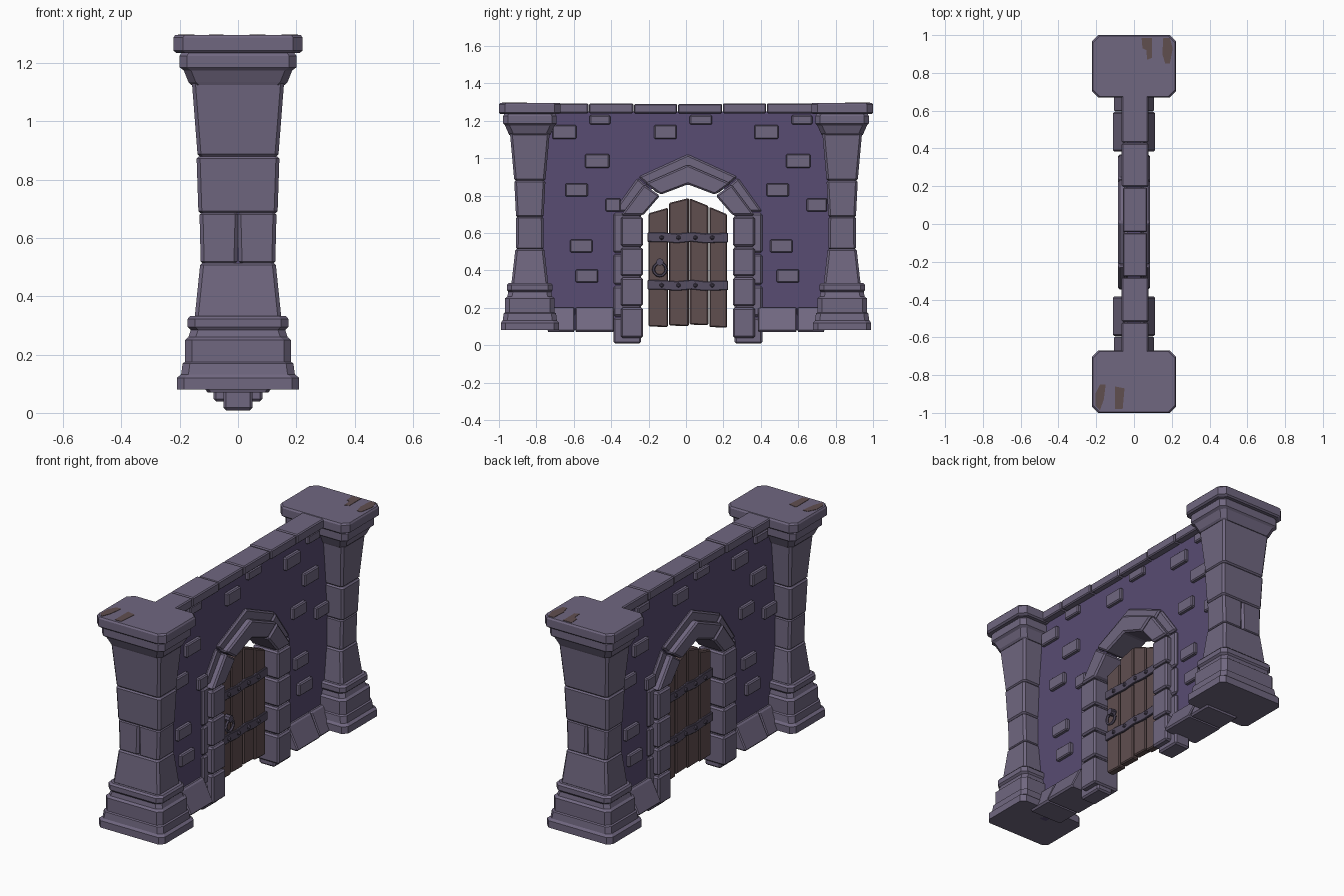
import bpy, bmesh, math
from mathutils import Matrix, Vector

if "Cube" in bpy.data.objects:
    bpy.data.objects.remove(bpy.data.objects["Cube"])


def material(name, r, g, b):
    lin = [(c / 255 / 12.92) if c < 10 else ((c / 255 + 0.055) / 1.055) ** 2.4 for c in (r, g, b)]
    m = bpy.data.materials.new(name)
    m.diffuse_color = (*lin, 1)
    m.use_nodes = True
    m.node_tree.nodes["Principled BSDF"].inputs["Base Color"].default_value = m.diffuse_color
    return m


STONE = material("grey_violet_stone", 112, 103, 128)
PANEL = material("purple_plaster", 88, 76, 114)
WOOD = material("brown_wood", 96, 78, 79)
IRON = material("dark_iron", 86, 78, 98)


def finish(name, bm, mat, bevel=0.0):
    if bevel:
        bmesh.ops.bevel(bm, geom=bm.edges[:], offset=bevel, segments=1,
                        affect='EDGES', clamp_overlap=True)
    bmesh.ops.recalc_face_normals(bm, faces=bm.faces[:])
    me = bpy.data.meshes.new(name)
    bm.to_mesh(me)
    bm.free()
    me.materials.append(mat)
    ob = bpy.data.objects.new(name, me)
    bpy.context.collection.objects.link(ob)
    return ob


def prisms(name, outlines, x0, x1, mat, bevel=0.0):
    """Extrude (y, z) outlines along x."""
    bm = bmesh.new()
    for pts in outlines:
        f = bm.faces.new([bm.verts.new((x0, y, z)) for y, z in pts])
        r = bmesh.ops.extrude_face_region(bm, geom=[f], use_keep_orig=True)
        vs = [v for v in r["geom"] if isinstance(v, bmesh.types.BMVert)]
        bmesh.ops.translate(bm, verts=vs, vec=(x1 - x0, 0, 0))
    return finish(name, bm, mat, bevel)


def rect(y0, y1, z0, z1):
    return [(y0, z0), (y1, z0), (y1, z1), (y0, z1)]


def loft(bm, sections, chamfer, cx=0, cy=0):
    """Stack of corner-cut rectangles, sections = (z, half x, half y)."""
    rings = []
    for z, hx, hy in sections:
        c = chamfer
        pts = [(hx, -hy + c), (hx, hy - c), (hx - c, hy), (-hx + c, hy),
               (-hx, hy - c), (-hx, -hy + c), (-hx + c, -hy), (hx - c, -hy)]
        rings.append([bm.verts.new((cx + x, cy + y, z)) for x, y in pts])
    for a, b in zip(rings, rings[1:]):
        for i in range(8):
            j = (i + 1) % 8
            bm.faces.new((a[i], a[j], b[j], b[i]))
    bm.faces.new(rings[0][::-1])
    bm.faces.new(rings[-1])


def block(bm, z0, z1, a, b, chamfer=0.012, cx=0, cy=0, e=0.008):
    """Tapered stone with bevelled top and bottom rims; a, b = (half x, half y)."""
    loft(bm, [(z0, a[0] - e, a[1] - e), (z0 + e, *a), (z1 - e, *b), (z1, b[0] - e, b[1] - e)],
         chamfer, cx, cy)


# Pillars
for side, label in ((-1, "front"), (1, "back")):
    cy = 0.835 * side
    bm = bmesh.new()
    loft(bm, [(0.08, .21, .155), (0.12, .21, .155), (0.132, .195, .145), (0.17, .19, .14),
              (0.175, .182, .133), (0.25, .182, .133), (0.26, .17, .12), (0.285, .162, .115),
              (0.295, .173, .122), (0.322, .173, .122), (0.332, .165, .112)], 0.025, 0, cy)
    finish(label + "_pillar_base", bm, STONE)
    bm = bmesh.new()
    block(bm, 0.325, 0.515, (.148, .098), (.130, .078), cy=cy)
    for s in (-1, 1):
        block(bm, 0.515, 0.685, (.063, .074), (.067, .073), cx=s * 0.065, cy=cy, e=0.005)
    block(bm, 0.685, 0.88, (.136, .074), (.142, .083), cy=cy)
    block(bm, 0.88, 1.14, (.139, .084), (.158, .106), cy=cy)
    finish(label + "_pillar_shaft", bm, STONE)
    bm = bmesh.new()
    loft(bm, [(1.125, .16, .11), (1.135, .17, .115), (1.175, .186, .133), (1.185, .2, .143),
              (1.225, .2, .143), (1.24, .19, .135)], 0.025, 0, cy)
    loft(bm, [(1.235, .212, .157), (1.243, .222, .165), (1.287, .222, .165), (1.296, .216, .159)],
         0.033, 0, cy)
    finish(label + "_pillar_cap", bm, STONE)

# Brown worn patches on the pillar caps
bm = bmesh.new()
for pts in ([(.04, .985), (.095, .985), (.095, .88), (.07, .87), (.065, .92), (.045, .93)],
            [(.155, .985), (.19, .985), (.205, .93), (.19, .85), (.165, .85), (.15, .9)],
            [(-.1, -.98), (-.06, -.98), (-.05, -.87), (-.1, -.86)],
            [(-.18, -.985), (-.205, -.96), (-.205, -.9), (-.18, -.85), (-.15, -.85), (-.16, -.93)]):
    f = bm.faces.new([bm.verts.new((x, y, 1.295)) for x, y in pts])
    r = bmesh.ops.extrude_face_region(bm, geom=[f], use_keep_orig=True)
    bmesh.ops.translate(bm, verts=[v for v in r["geom"] if isinstance(v, bmesh.types.BMVert)],
                        vec=(0, 0, 0.003))
finish("cap_worn_patches", bm, WOOD)

# Wall panel with door opening
C = 0.01  # door centre along the wall
prisms("wall_panel", [[(-.78, .08), (C - .3, .08), (C - .3, .7), (C - .19, .84), (C, .92),
                       (C + .19, .84), (C + .3, .7), (C + .3, .08), (.78, .08),
                       (.78, 1.25), (-.78, 1.25)]], -0.035, 0.035, PANEL)

# Coping stones along the top
cuts = [-.76, -.52, -.28, -.045, .195, .43, .76]
for i, (a, b) in enumerate(zip(cuts, cuts[1:])):
    d = 0.006 if i in (2, 3) else 0
    prisms("coping_stone", [rect(a + .002, b - .002, 1.24, 1.293 - d / 2)],
           -0.065 + d, 0.076 - d, STONE, 0.006)

# Bricks standing proud of the panel, repeated on the far side by a half turn
bricks = [(-.65, 1.14, .13, .075), (-.46, 1.205, .11, .05), (-.11, 1.14, .12, .075),
          (.08, 1.205, .12, .05), (.43, 1.14, .13, .075), (.62, 1.205, .11, .05),
          (-.475, .985, .13, .075), (.6, .985, .13, .075), (-.585, .83, .12, .07),
          (.49, .83, .12, .07), (-.39, .75, .08, .07), (.7, .75, .11, .07),
          (-.56, .53, .12, .07), (.51, .53, .12, .07), (-.53, .37, .12, .07), (.545, .37, .12, .07)]
for s, label in ((1, "right"), (-1, "left")):
    prisms(label + "_bricks",
           [rect(s * y - w / 2, s * y + w / 2, z - h / 2, z + h / 2) for y, z, w, h in bricks],
           s * 0.025, s * 0.056, STONE, 0.006)

# Sloped footing stones
bm = bmesh.new()
for s in (-1, 1):
    for a, b, w in ((.385, .592, .112), (.596, .74, .106)):
        h = (b - a) / 2
        loft(bm, [(.07, w - .008, h - .004), (.08, w, h), (.195, .055, h), (.202, .045, h - .004)],
             0.006, 0, s * (a + b) / 2)
finish("footing_stones", bm, STONE)


# Door surround: inner ring stands proud of a thinner outer ring
def mirrored(pts):
    return [[(C + s * y, z) for y, z in pts] for s in (-1, 1)]


def ring(name, y0, y1, levels, shoulder, crown, half):
    stones = []
    for z0, z1 in zip(levels, levels[1:]):
        stones += mirrored(rect(y0, y1, z0 + .004, z1 - .004))
    top = levels[-1]
    (iy, iz), (oy, oz) = shoulder
    stones += mirrored([(y0, top + .004), (y1, top + .004), (oy + .004, oz - .006), (iy + .004, iz - .006)])
    stones.append([(C - iy, iz), (C, crown[0]), (C + iy, iz),
                   (C + oy, oz), (C, crown[1]), (C - oy, oz)])
    prisms(name, stones, -half, half, STONE, 0.009)


ring("door_surround_inner", .24, .358, [.035, .205, .365, .525, .69],
     ((.145, .805), (.23, .865)), (.86, .965), 0.084)
ring("door_surround_outer", .25, .398, [.005, .15, .32, .49, .71],
     ((.16, .81), (.265, .90)), (.875, 1.02), 0.05)

# Door planks
planks = [(-.2, -.096, .1, .705, .735), (-.091, .015, .105, .76, .787),
          (.02, .119, .11, .785, .745), (.125, .22, .097, .74, .70)]
prisms("door_planks", [[(a, z), (b, z - .003), (b, tb), (a, ta)] for a, b, z, ta, tb in planks],
       -0.022, 0.022, WOOD, 0.006)

# Iron straps and rivets
wave = [(-.205, .003), (-.12, .002), (-.05, -.004), (.03, .004), (.1, -.004), (.225, 0)]
straps = []
for zc in (.575, .32):
    straps.append([(y, zc - .025 + d) for y, d in wave] + [(y, zc + .025 + d) for y, d in wave[::-1]])
prisms("door_straps", straps, -0.032, 0.032, IRON, 0.003)
bm = bmesh.new()
for zc in (.575, .32):
    for y in (-.13, -.04, .05, .14):
        for s in (-1, 1):
            bmesh.ops.create_icosphere(bm, subdivisions=1, radius=0.013,
                                       matrix=Matrix.Translation((s * .032, y, zc)))
finish("door_rivets", bm, IRON)

# Ring handle on the right-hand face
bpy.ops.mesh.primitive_torus_add(major_radius=.034, minor_radius=.008, major_segments=12,
                                 minor_segments=6, location=(.045, -.14, .405),
                                 rotation=(0, math.pi / 2, 0))
bpy.context.object.name = "handle_ring"
bpy.context.object.data.materials.append(IRON)
bpy.ops.mesh.primitive_cylinder_add(vertices=8, radius=.02, depth=.04, location=(.035, -.14, .445),
                                    rotation=(0, math.pi / 2, 0))
bpy.context.object.name = "handle_mount"
bpy.context.object.data.materials.append(IRON)
